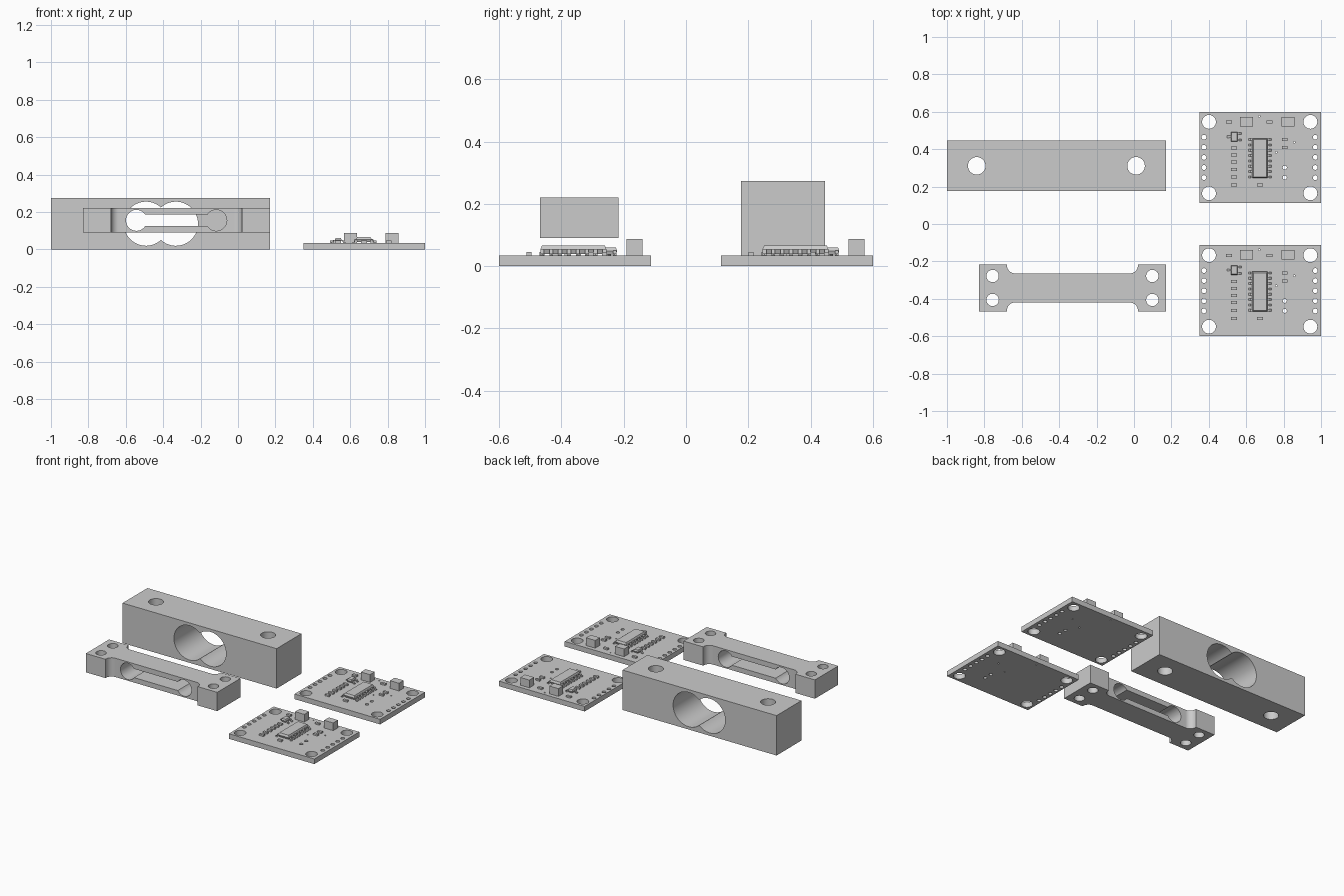
import bpy, bmesh
from math import pi, sin, cos, asin, acos
from mathutils import Matrix

if "Cube" in bpy.data.objects:
    bpy.data.objects.remove(bpy.data.objects["Cube"])


def arc(cx, cy, r, a0, a1, n):
    return [(cx + r * cos(a0 + (a1 - a0) * i / n), cy + r * sin(a0 + (a1 - a0) * i / n))
            for i in range(n + 1)]


def circle(cx, cy, r, n=32):
    return arc(cx, cy, r, 0, 2 * pi, n)[:-1]


def rect(x0, x1, y0, y1):
    return [(x0, y0), (x1, y0), (x1, y1), (x0, y1)]


def add_object(name, mesh):
    ob = bpy.data.objects.new(name, mesh)
    bpy.context.collection.objects.link(ob)
    return ob


def prism(name, loops, z0, z1, matrix=None):
    """Extrude an outline, with any further loops as holes, from z0 to z1."""
    cu = bpy.data.curves.new(name, 'CURVE')
    cu.dimensions, cu.fill_mode, cu.extrude = '2D', 'BOTH', (z1 - z0) / 2
    for pts in loops:
        sp = cu.splines.new('POLY')
        sp.points.add(len(pts) - 1)
        for p, (x, y) in zip(sp.points, pts):
            p.co = (x, y, 0, 1)
        sp.use_cyclic_u = True
    tmp = add_object(name + "_outline", cu)
    bpy.context.view_layer.update()
    me = bpy.data.meshes.new_from_object(tmp)
    bpy.data.objects.remove(tmp)
    bm = bmesh.new()
    bm.from_mesh(me)
    bmesh.ops.remove_doubles(bm, verts=bm.verts, dist=1e-5)
    bmesh.ops.translate(bm, verts=bm.verts, vec=(0, 0, (z0 + z1) / 2))
    if matrix:
        bmesh.ops.transform(bm, matrix=matrix, verts=bm.verts)
    bmesh.ops.recalc_face_normals(bm, faces=bm.faces)
    bm.to_mesh(me)
    bm.free()
    return add_object(name, me)


def smooth(ob):
    bpy.ops.object.select_all(action='DESELECT')
    ob.select_set(True)
    bpy.context.view_layer.objects.active = ob
    bpy.ops.object.shade_smooth_by_angle(angle=0.6)


def cut_through_y(ob, outline):
    """Cut an x-z outline through the whole depth of a bar."""
    cutter = prism("cutter", [outline], -1, 1, Matrix.Rotation(pi / 2, 4, 'X'))
    bpy.context.view_layer.objects.active = ob
    mod = ob.modifiers.new("cut", 'BOOLEAN')
    mod.operation, mod.solver, mod.object = 'DIFFERENCE', 'EXACT', cutter
    bpy.ops.object.modifier_apply(modifier=mod.name)
    bpy.data.objects.remove(cutter)


def dumbbell(x0, x1, z, r, a):
    return (arc(x0, z, r, a, 2 * pi - a, 40) + arc(x1, z, r, pi + a, 3 * pi - a, 40))


def boxes(name, items):
    """One mesh of boxes (x0, x1, y0, y1, z0, z1)."""
    bm = bmesh.new()
    for x0, x1, y0, y1, z0, z1 in items:
        m = (Matrix.Translation(((x0 + x1) / 2, (y0 + y1) / 2, (z0 + z1) / 2))
             @ Matrix.Diagonal((x1 - x0, y1 - y0, z1 - z0, 1)))
        bmesh.ops.create_cube(bm, size=1, matrix=m)
    me = bpy.data.meshes.new(name)
    bm.to_mesh(me)
    bm.free()
    return add_object(name, me)


# Large load bar: block with two bolt holes and a figure-eight window
large = prism("large_load_bar", [rect(-1, 0.17, 0.176, 0.446)]
              + [circle(x, 0.311, 0.047) for x in (-0.841, 0.011)], 0, 0.274)
cut_through_y(large, dumbbell(-0.492, -0.332, 0.137, 0.118, acos(0.08 / 0.118)))
smooth(large)

# Small load bar: waisted plan with filleted necks, four bolt holes, keyed slot
XC, YC, HE, HN, R = -0.329, -0.342, 0.126, 0.078, 0.042
corner = [(0.499, HE), (0.35, HE)] + arc(0.35 - R, HN + R, R, 0, -pi / 2, 10)
top = corner + [(-x, y) for x, y in reversed(corner)]
plan = top + [(x, -y) for x, y in reversed(top)]
small = prism("small_load_bar", [[(x + XC, y + YC) for x, y in plan]]
              + [circle(XC + sx * 0.427, YC + sy * 0.064, 0.033)
                 for sx in (-1, 1) for sy in (-1, 1)], 0.091, 0.22)
cut_through_y(small, dumbbell(-0.543, -0.116, 0.155, 0.056, asin(0.03 / 0.056)))
smooth(small)

# Circuit board with mounting holes, header holes and vias
T = 0.035
holes = [circle(x, y, 0.037) for x in (0.401, 0.943) for y in (0.164, 0.546)]
holes += [circle(x, 0.248 + 0.054 * i, 0.013, 16) for x in (0.374, 0.969) for i in range(5)]
holes += [circle(0.806, y, 0.011, 16) for y in (0.248, 0.302)]
holes += [circle(x, y, 0.005, 8) for x, y in ((0.67, 0.575), (0.857, 0.436), (0.761, 0.383))]
board = prism("circuit_board", [rect(0.35, 1.0, 0.113, 0.6)] + holes, 0, T)
smooth(board)

# Tall capacitors
caps = boxes("capacitors", [(x, x + 0.069, 0.522, 0.573, T, 0.088) for x in (0.568, 0.788)])

# Small resistors
spots = [(0.535, y) for y in (0.406, 0.368, 0.331, 0.292, 0.251, 0.209)]
spots += [(0.507, 0.545), (0.724, 0.545), (0.673, 0.209), (0.806, 0.451), (0.806, 0.408)]
chips = boxes("resistors", [(x - 0.016, x + 0.016, y - 0.008, y + 0.008, T, 0.046)
                            for x, y in spots])


# Moulded chip bodies: widest at mid height, tapering up and down
def chip_body(name, x0, x1, y0, y1, z0, z1, inset):
    bm = bmesh.new()
    rings = []
    for z, d in ((z0, inset), ((z0 + z1) / 2, 0), (z1, inset)):
        rings.append([bm.verts.new((x, y, z))
                      for x, y in rect(x0 + d, x1 - d, y0 + d, y1 - d)])
    bm.faces.new(rings[0])
    bm.faces.new(rings[2])
    for a, b in zip(rings, rings[1:]):
        for i in range(4):
            j = (i + 1) % 4
            bm.faces.new((a[i], a[j], b[j], b[i]))
    bmesh.ops.recalc_face_normals(bm, faces=bm.faces)
    me = bpy.data.meshes.new(name)
    bm.to_mesh(me)
    bm.free()
    return add_object(name, me)


ic = chip_body("main_chip", 0.632, 0.714, 0.245, 0.458, 0.039, 0.067, 0.006)
sot = chip_body("transistor", 0.518, 0.554, 0.441, 0.492, 0.038, 0.06, 0.004)

# Gull-wing legs: a bent profile in x-z, swept along y
legs = []


def leg(side_x, d, y, w, zt):
    t, foot = 0.005, T
    pts = [(-0.004, zt), (0.009, zt), (0.013, foot + t), (0.022, foot + t),
           (0.022, foot), (0.009, foot), (0.005, zt - t), (-0.004, zt - t)]
    legs.append(prism("leg", [[(side_x + d * x, z) for x, z in pts]],
                      -y - w / 2, -y + w / 2, Matrix.Rotation(pi / 2, 4, 'X') @
                      Matrix.Diagonal((1, 1, -1, 1)) @ Matrix.Translation((0, 0, 2 * y))))


def make_legs():
    for i in range(8):
        y = 0.3515 + (i - 3.5) * 0.0285
        leg(0.714, 1, y, 0.012, 0.056)
        leg(0.632, -1, y, 0.012, 0.056)
    leg(0.518, -1, 0.4665, 0.011, 0.051)
    for y in (0.449, 0.484):
        leg(0.554, 1, y, 0.011, 0.051)


# Sweep runs along -y after rotation, so build directly with the mirrored range
def leg(side_x, d, y, w, zt):
    t = 0.005
    pts = [(-0.004, zt), (0.008, zt), (0.012, T + t), (0.02, T + t),
           (0.02, T), (0.008, T), (0.004, zt - t), (-0.004, zt - t)]
    legs.append(prism("leg", [[(side_x + d * x, z) for x, z in pts]],
                      -y - w / 2, -y + w / 2, Matrix.Rotation(pi / 2, 4, 'X')))


make_legs()
bpy.ops.object.select_all(action='DESELECT')
for ob in legs:
    ob.select_set(True)
bpy.context.view_layer.objects.active = legs[0]
bpy.ops.object.join()
legs[0].name = "chip_legs"

# Second board assembly, shifted toward the front
for ob in (board, caps, chips, ic, sot, legs[0]):
    twin = add_object("front_" + ob.name, ob.data)
    twin.location = (0, -0.713, 0)
